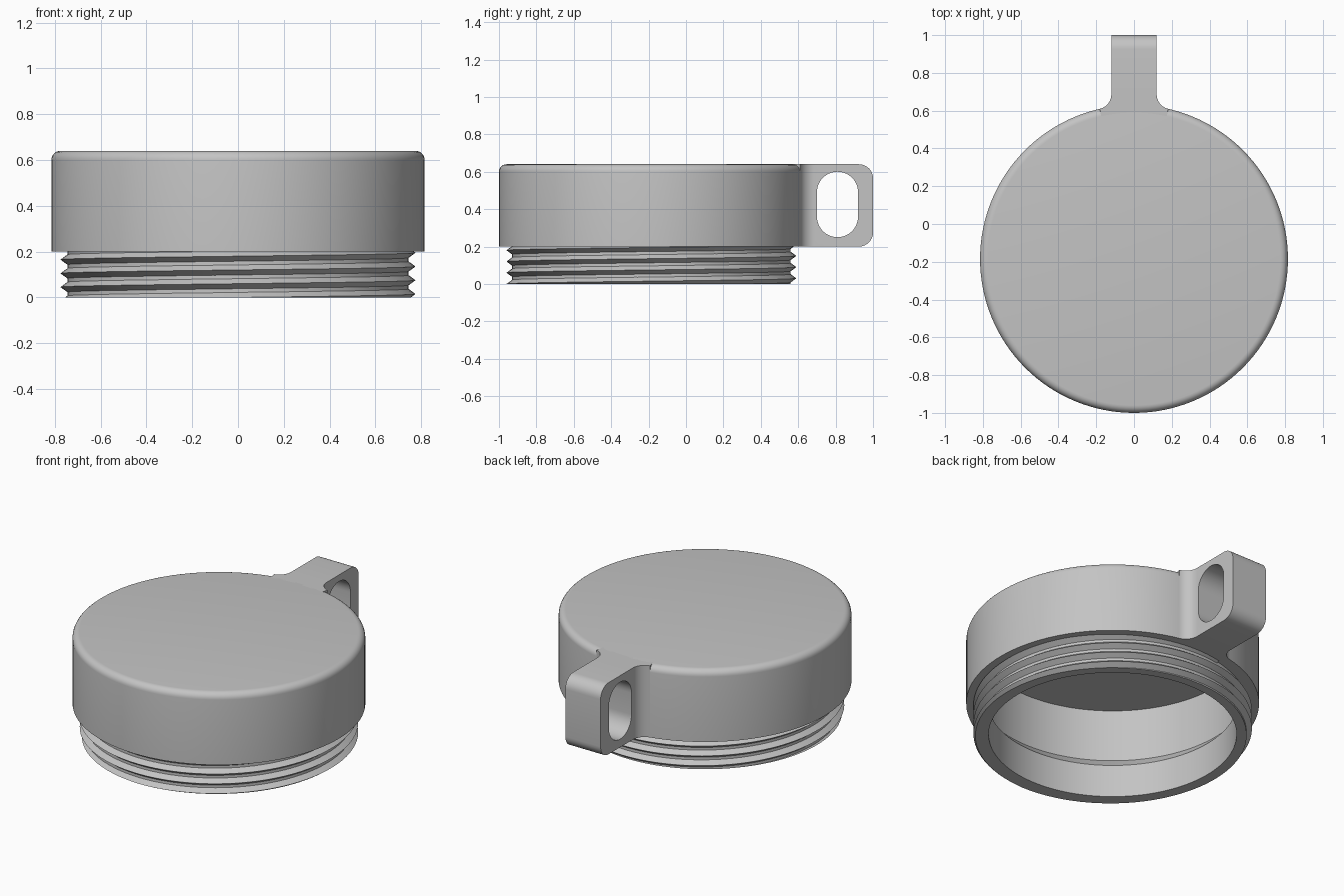
import bpy, bmesh
from math import sin, cos, pi, atan2, sqrt
from mathutils import Vector, Matrix

if "Cube" in bpy.data.objects:
    bpy.data.objects.remove(bpy.data.objects["Cube"])

CY = -0.185              # centre line of the round lid
R, Z0, Z1 = 0.815, 0.20, 0.64
NECK, PITCH = 0.745, 0.06

grey = bpy.data.materials.new("plain grey")
grey.use_nodes = True
grey.diffuse_color = (0.55, 0.55, 0.55, 1)
grey.node_tree.nodes["Principled BSDF"].inputs["Base Color"].default_value = grey.diffuse_color


def finish(bm, name):
    """Turn a bmesh into a smooth-shaded object that keeps its sharp edges."""
    bmesh.ops.recalc_face_normals(bm, faces=bm.faces)
    mesh = bpy.data.meshes.new(name)
    bm.to_mesh(mesh)
    bm.free()
    mesh.materials.append(grey)
    obj = bpy.data.objects.new(name, mesh)
    bpy.context.collection.objects.link(obj)
    bpy.ops.object.select_all(action='DESELECT')
    obj.select_set(True)
    bpy.context.view_layer.objects.active = obj
    bpy.ops.object.shade_smooth_by_angle(angle=pi / 6)
    return obj


def arc(cx, cy, r, a, b, n):
    return [(cx + r * cos(a + (b - a) * i / n), cy + r * sin(a + (b - a) * i / n))
            for i in range(n + 1)]


def prism(points, to_3d, depth):
    """Extrude a closed 2D outline along a depth vector."""
    bm = bmesh.new()
    face = bm.faces.new([bm.verts.new(to_3d(*p)) for p in points])
    new = bmesh.ops.extrude_face_region(bm, geom=[face])["geom"]
    bmesh.ops.translate(bm, vec=depth, verts=[v for v in new if isinstance(v, bmesh.types.BMVert)])
    return bm


# Lid and hollow neck: one turned profile
F = 0.04
profile = [(0.69, 0), (NECK, 0), (NECK, Z0), (R, Z0)]
profile += arc(R - F, Z1 - F, F, 0, pi / 2, 6)
profile += [(0, Z1), (0, 0.585), (0.75, 0.585), (0.75, 0.265), (0.69, Z0)]
bm = bmesh.new()
ring = [bm.verts.new((r, CY, z)) for r, z in profile]
axis = len(profile) - 5
edges = [bm.edges.new((ring[i], ring[(i + 1) % len(ring)]))
         for i in range(len(ring)) if i != axis]
bmesh.ops.spin(bm, geom=ring + edges, cent=(0, CY, 0), axis=(0, 0, 1),
               angle=2 * pi, steps=128, use_duplicate=False)
bmesh.ops.remove_doubles(bm, verts=bm.verts, dist=0.0001)
finish(bm, "lid")

# Screw thread: helical ridge, trimmed flat at the bottom
bm = bmesh.new()
STEPS, H = 96, 0.022
section = [(NECK - 0.005, -H), (NECK, -H), (0.775, 0), (NECK, H), (NECK - 0.005, H)]
previous = None
for i in range(-STEPS, int(3.3 * STEPS)):
    a = 2 * pi * i / STEPS
    z = 0.015 + PITCH * i / STEPS
    row = [bm.verts.new((r * cos(a), CY + r * sin(a), z + dz)) for r, dz in section]
    if previous:
        for j in range(len(row)):
            k = (j + 1) % len(row)
            bm.faces.new((previous[j], previous[k], row[k], row[j]))
    else:
        bm.faces.new(row)
    previous = row
bm.faces.new(previous)
cut = bmesh.ops.bisect_plane(bm, geom=bm.verts[:] + bm.edges[:] + bm.faces[:], dist=1e-6,
                             plane_co=(0, 0, 0), plane_no=(0, 0, -1), clear_outer=True)
bmesh.ops.holes_fill(bm, edges=[e for e in bm.edges if e.is_boundary], sides=0)
finish(bm, "screw_thread")

# Carry tab: plan outline with flared roots, rounded at its outer end
W, FL = 0.12, 0.08
cx = W + FL
dy = sqrt((R + FL) ** 2 - cx ** 2)
flare = arc(cx, CY + dy, FL, atan2(-dy, -cx), -pi, 10)
root = atan2(dy, cx)
outline = flare + [(W, 1), (-W, 1)] + [(-x, y) for x, y in reversed(flare)]
outline += arc(0, CY, 0.765, pi - root, root, 10)
bm = prism(outline, lambda x, y: (x, y, Z0), Vector((0, 0, Z1 - Z0)))
ends = [e for e in bm.edges if all(v.co.y > 0.99 for v in e.verts)
        and abs(e.verts[0].co.x - e.verts[1].co.x) > W]
bmesh.ops.bevel(bm, geom=ends, offset=0.075, segments=8, profile=0.5, affect='EDGES')
tab = finish(bm, "carry_tab")

# Oval lanyard hole through the tab
HR = 0.11
oval = arc(0.81, 0.60 - HR, HR, 0, pi, 20) + arc(0.81, 0.25 + HR, HR, pi, 2 * pi, 20)
cutter = finish(prism(oval, lambda y, z: (-0.4, y, z), Vector((0.8, 0, 0))), "hole_cutter")
cutter.hide_render = True
hole = tab.modifiers.new("hole", 'BOOLEAN')
hole.operation, hole.solver, hole.object = 'DIFFERENCE', 'EXACT', cutter
bpy.context.view_layer.objects.active = tab
bpy.ops.object.modifier_apply(modifier="hole")
bpy.data.objects.remove(cutter)
bpy.ops.object.select_all(action='DESELECT')
tab.select_set(True)
bpy.ops.object.shade_smooth_by_angle(angle=pi / 6)
